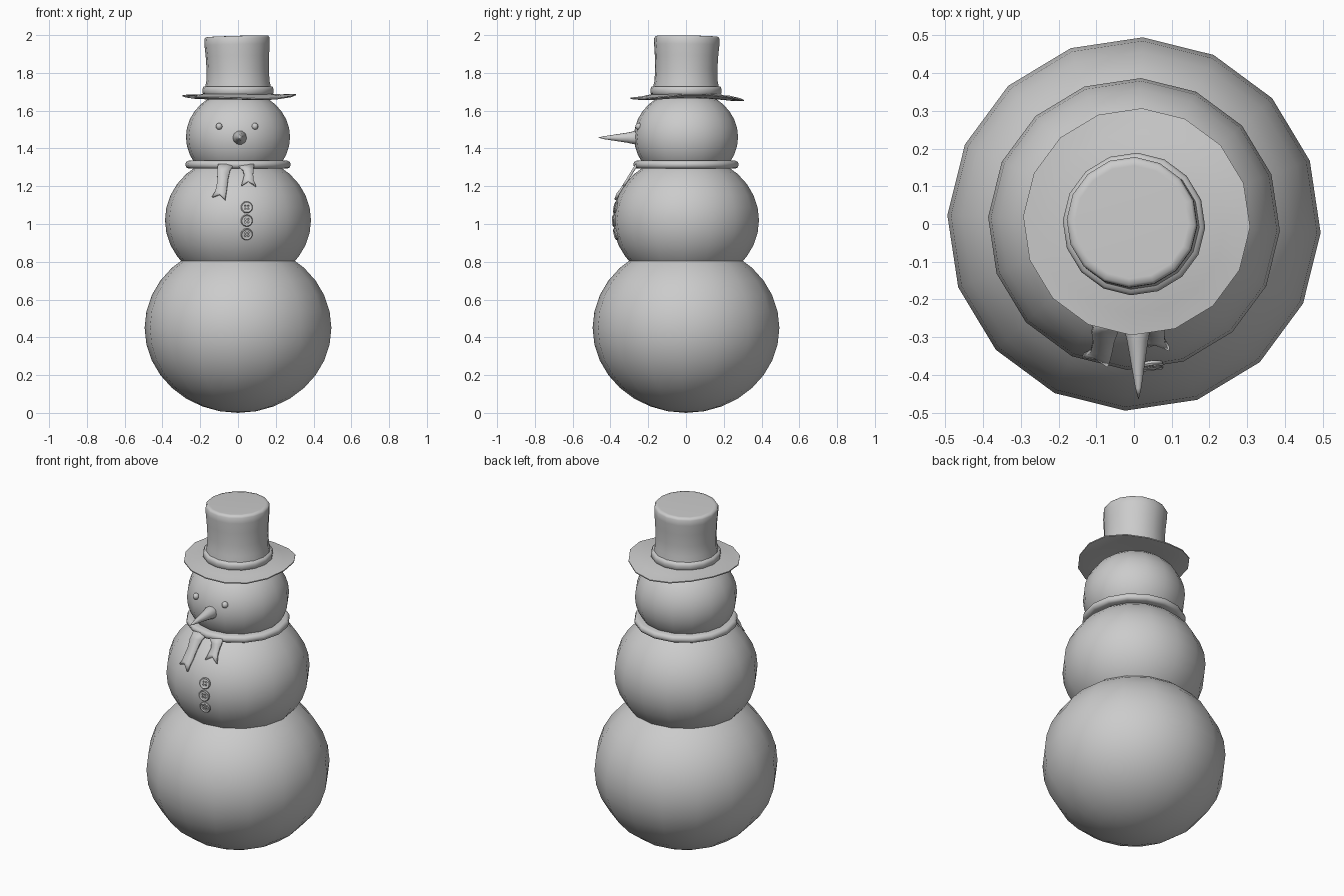
import bpy, bmesh, math
from mathutils import Vector

if "Cube" in bpy.data.objects:
    bpy.data.objects.remove(bpy.data.objects["Cube"])

SEGS = 16
TWIST = math.radians(-2.7)


def finish(obj, angle=45):
    bpy.ops.object.select_all(action='DESELECT')
    bpy.context.view_layer.objects.active = obj
    obj.select_set(True)
    bpy.ops.object.shade_smooth_by_angle(angle=math.radians(angle))
    return obj


def add_mesh(name, bm, angle=45):
    bmesh.ops.remove_doubles(bm, verts=bm.verts, dist=1e-5)
    bmesh.ops.recalc_face_normals(bm, faces=bm.faces)
    me = bpy.data.meshes.new(name)
    bm.to_mesh(me)
    bm.free()
    obj = bpy.data.objects.new(name, me)
    bpy.context.collection.objects.link(obj)
    return finish(obj, angle)


def lathe(name, profile, segs=SEGS, closed=False, warp=None, angle=45):
    """Revolve (radius, z) points about z; warp moves each point."""
    bm = bmesh.new()
    rings = []
    for r, z in profile:
        ring = []
        for i in range(segs):
            a = TWIST + 2 * math.pi * i / segs
            p = Vector((r * math.cos(a), r * math.sin(a), z))
            ring.append(bm.verts.new(warp(p, a) if warp else p))
        rings.append(ring)
    pairs = list(zip(rings, rings[1:])) + ([(rings[-1], rings[0])] if closed else [])
    for lo, hi in pairs:
        for i in range(segs):
            j = (i + 1) % segs
            bm.faces.new((lo[i], lo[j], hi[j], hi[i]))
    return add_mesh(name, bm, angle)


def ball(name, loc, r, rz, segs=SEGS, rings=16):
    bpy.ops.mesh.primitive_uv_sphere_add(segments=segs, ring_count=rings, radius=1,
                                         location=loc, rotation=(0, 0, TWIST))
    obj = bpy.context.object
    obj.name = name
    obj.scale = (r, r, rz)
    return finish(obj, 80)


# Snowballs, slightly flattened
BODY_R, BODY_H, BODY_Z = 0.387, 0.347, 1.02
ball("bottom_snowball", (0, 0, 0.45), 0.495, 0.45)
ball("middle_snowball", (0, 0, BODY_Z), BODY_R, BODY_H)
ball("head", (0, 0, 1.46), 0.276, 0.248)


def body_y(x, z):
    """Front surface of the middle snowball."""
    return -math.sqrt(BODY_R ** 2 * (1 - ((z - BODY_Z) / BODY_H) ** 2) - x * x)


# Eyes
for side, x in (("left", -0.1), ("right", 0.09)):
    ball(side + "_eye", (x, -0.25, 1.517), 0.018, 0.018, 10, 8)

# Carrot nose
nose = lathe("nose", [(0, 0.2), (0.033, 0.22), (0.038, 0.265), (0.028, 0.31),
                      (0.016, 0.385), (0.008, 0.435), (0, 0.466)], segs=10)
nose.rotation_euler = (math.pi / 2, 0, math.radians(1))
nose.location = (0.004, 0, 1.457)

# Scarf wrap
lathe("scarf_wrap", [(0.215, 1.294), (0.262, 1.294), (0.275, 1.3), (0.28, 1.315),
                     (0.275, 1.329), (0.262, 1.335), (0.215, 1.335)], closed=True, angle=60)


# Scarf tails: rows of left, middle, right (x, z), ending in a notch
def scarf_tail(name, rows):
    bm = bmesh.new()
    grid = []
    for row in rows:
        line = []
        for x, z in row:
            y = -0.27 - 0.61 * (1.3 - z) if z > 1.185 else body_y(x, z) - 0.012
            line.append(bm.verts.new((x, y, z)))
        grid.append(line)
    for a, b in zip(grid, grid[1:]):
        for i in range(2):
            bm.faces.new((a[i], b[i], b[i + 1], a[i + 1]))
    obj = add_mesh(name, bm)
    mod = obj.modifiers.new("thickness", 'SOLIDIFY')
    mod.thickness = 0.014
    mod.offset = 0


scarf_tail("long_scarf_tail", [
    ((-0.105, 1.315), (-0.065, 1.315), (-0.02, 1.315)),
    ((-0.112, 1.275), (-0.08, 1.28), (-0.042, 1.283)),
    ((-0.108, 1.235), (-0.08, 1.235), (-0.052, 1.24)),
    ((-0.115, 1.19), (-0.085, 1.19), (-0.058, 1.19)),
    ((-0.122, 1.165), (-0.092, 1.165), (-0.063, 1.16)),
    ((-0.136, 1.142), (-0.098, 1.156), (-0.069, 1.127))])
scarf_tail("short_scarf_tail", [
    ((-0.01, 1.315), (0.04, 1.315), (0.085, 1.315)),
    ((0.025, 1.285), (0.05, 1.285), (0.082, 1.288)),
    ((0.033, 1.26), (0.057, 1.26), (0.08, 1.26)),
    ((0.026, 1.23), (0.054, 1.235), (0.083, 1.23)),
    ((0.018, 1.203), (0.055, 1.225), (0.094, 1.2))])


# Buttons: disc with four holes and a raised rim
def circle_spline(curve, cx, cy, r, n):
    s = curve.splines.new('POLY')
    s.points.add(n - 1)
    for i, p in enumerate(s.points):
        a = 2 * math.pi * i / n
        p.co = (cx + r * math.cos(a), cy + r * math.sin(a), 0, 1)
    s.use_cyclic_u = True


for n, z in enumerate((1.088, 1.018, 0.946), 1):
    x = 0.046
    normal = Vector((x / BODY_R ** 2, body_y(x, z) / BODY_R ** 2, (z - BODY_Z) / BODY_H ** 2))
    spin = normal.to_track_quat('Z', 'Y').to_euler()
    loc = Vector((x, body_y(x, z) + 0.003, z))
    cu = bpy.data.curves.new("button_face", 'CURVE')
    cu.dimensions = '2D'
    cu.fill_mode = 'BOTH'
    cu.extrude = 0.004
    circle_spline(cu, 0, 0, 0.026, 16)
    for k in range(4):
        a = math.pi / 4 + k * math.pi / 2
        circle_spline(cu, 0.011 * math.cos(a), 0.011 * math.sin(a), 0.005, 8)
    face = bpy.data.objects.new("button_face_%d" % n, cu)
    bpy.context.collection.objects.link(face)
    rim = lathe("button_rim_%d" % n, [(0.022, -0.005), (0.031, -0.005), (0.032, 0.002),
                                      (0.028, 0.007), (0.023, 0.004)], closed=True)
    for obj in (face, rim):
        obj.location = loc
        obj.rotation_euler = spin
    bpy.ops.object.select_all(action='DESELECT')
    face.select_set(True)
    bpy.context.view_layer.objects.active = face
    bpy.ops.object.convert(target='MESH')


# Hat brim, wavy toward its edge
def brim_warp(p, a):
    t = max(0, (math.hypot(p.x, p.y) - 0.17) / 0.13)
    lift = 0.011 * math.cos(2 * a) + 0.007 * math.sin(3 * a + 0.6)
    return p + Vector((0.007 * t, 0.006 * t, lift * t))


lathe("hat_brim", [(0, 1.668), (0.17, 1.664), (0.24, 1.661), (0.301, 1.668),
                   (0.301, 1.674), (0.24, 1.678), (0.17, 1.69), (0, 1.69)], warp=brim_warp)


# Hat crown, gently waisted with a leaning top
def crown_warp(p, a):
    t = max(0, (p.z - 1.75) / 0.25)
    return p + Vector((-0.006 * t, 0.005 * t, t * (0.03 * p.x - 0.015 * p.y)))


lathe("hat_crown", [(0.178, 1.67), (0.175, 1.72), (0.167, 1.76), (0.165, 1.82), (0.168, 1.89),
                    (0.173, 1.95), (0.173, 1.982), (0.166, 1.993), (0.15, 1.994), (0, 1.99)],
      warp=crown_warp, angle=60)

# Hat band
lathe("hat_band", [(0.165, 1.682), (0.18, 1.682), (0.188, 1.692), (0.189, 1.712),
                   (0.183, 1.727), (0.165, 1.73)], closed=True, angle=60)
